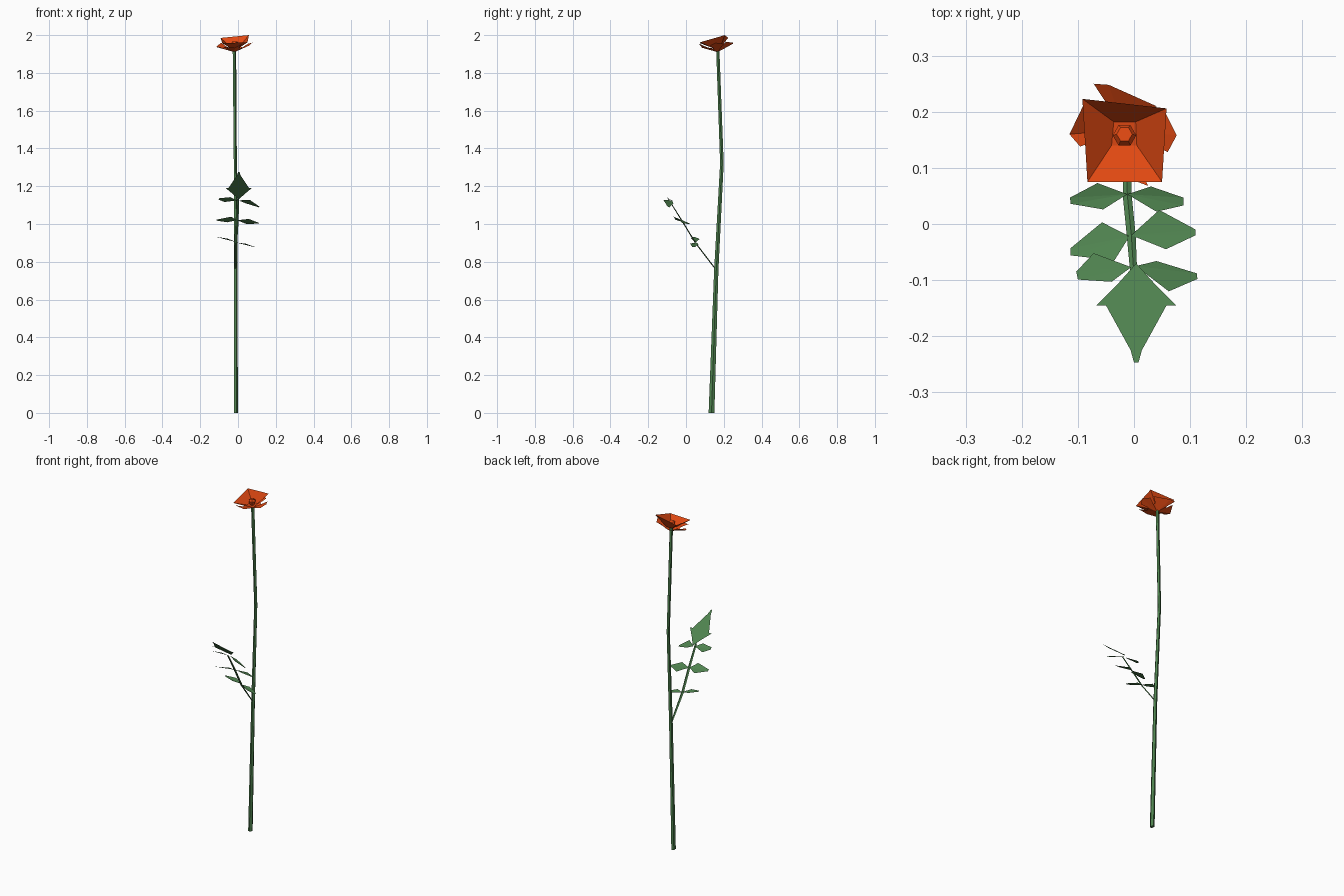
import bpy, math
from mathutils import Vector

if "Cube" in bpy.data.objects:
    bpy.data.objects.remove(bpy.data.objects["Cube"])


def material(name, rgb):
    m = bpy.data.materials.new(name)
    m.diffuse_color = (*rgb, 1)
    m.use_nodes = True
    m.node_tree.nodes["Principled BSDF"].inputs["Base Color"].default_value = m.diffuse_color
    return m


GREEN = material("leaf green", (0.078, 0.225, 0.078))
RED = material("petal orange red", (0.75, 0.066, 0.006))


def build(name, verts, faces, mat):
    me = bpy.data.meshes.new(name)
    me.from_pydata([tuple(v) for v in verts], [], faces)
    me.materials.append(mat)
    ob = bpy.data.objects.new(name, me)
    bpy.context.collection.objects.link(ob)
    return ob


def sheet(name, verts, faces, mat):
    """Open surface whose faces all look upwards."""
    verts = [Vector(v) for v in verts]
    out = []
    for f in faces:
        n = (verts[f[1]] - verts[f[0]]).cross(verts[f[2]] - verts[f[0]])
        out.append(f if n.z >= 0 else f[::-1])
    return build(name, verts, out, mat)


def tube(name, path, sides, mat):
    """Path entries: x, y, z, half width in x, half depth."""
    pts = [Vector(p[:3]) for p in path]
    verts, faces = [], []
    for i, p in enumerate(path):
        t = (pts[min(i + 1, len(pts) - 1)] - pts[max(i - 1, 0)]).normalized()
        u = (Vector((1, 0, 0)) - t * t.x).normalized()
        v = t.cross(u)
        for k in range(sides):
            a = 2 * math.pi * k / sides
            verts.append(pts[i] + u * math.cos(a) * p[3] + v * math.sin(a) * p[4])
    for i in range(len(path) - 1):
        for k in range(sides):
            a, b = i * sides + k, i * sides + (k + 1) % sides
            faces.append((a, b, b + sides, a + sides))
    faces.append(tuple(reversed(range(sides))))
    faces.append(tuple(range(len(verts) - sides, len(verts))))
    return build(name, verts, faces, mat)


# Main stem and the flat leaf stalk
tube("stem", [(-0.012, 0.135, 0, 0.011, 0.016), (-0.012, 0.16, 0.75, 0.01, 0.012),
              (-0.015, 0.19, 1.32, 0.009, 0.01), (-0.02, 0.168, 1.93, 0.01, 0.009)], 5, GREEN)
tube("leaf_stalk", [(-0.013, 0.165, 0.75, 0.005, 0.003), (-0.012, 0.05, 0.9, 0.008, 0.003),
                    (-0.005, -0.02, 1.015, 0.008, 0.003), (0, -0.095, 1.135, 0.006, 0.002)], 4, GREEN)

# Leaflets: name, base height, slope along x, slope along y, outline seen from above
leaflets = [
    ("lower_left", 0.905, -0.25, -0.1,
     [(-0.012, 0.053), (-0.065, 0.073), (-0.114, 0.047), (-0.113, 0.036), (-0.055, 0.026)]),
    ("lower_right", 0.902, -0.25, -0.1,
     [(-0.012, 0.053), (0.03, 0.067), (0.088, 0.047), (0.088, 0.033), (0.04, 0.022)]),
    ("middle_left", 1.02, 0.1, -0.4,
     [(-0.008, -0.022), (-0.057, 0.003), (-0.113, -0.043), (-0.113, -0.056), (-0.035, -0.065)]),
    ("middle_right", 1.02, -0.12, -0.4,
     [(-0.005, -0.02), (0.045, 0.025), (0.11, -0.01), (0.11, -0.02), (0.057, -0.045)]),
    ("upper_left", 1.125, 0, -0.5,
     [(-0.005, -0.077), (-0.072, -0.052), (-0.103, -0.085), (-0.1, -0.099), (-0.04, -0.103)]),
    ("upper_right", 1.125, -0.4, -0.5,
     [(0.003, -0.075), (0.04, -0.066), (0.112, -0.088), (0.113, -0.098), (0.062, -0.12)]),
]
for name, z, sx, sy, outline in leaflets:
    bx, by = outline[0]
    pts = [(x, y, z + sx * (x - bx) + sy * (y - by)) for x, y in outline]
    # slight fold along the midrib
    for i in (1, 4):
        pts[i] = (*pts[i][:2], pts[i][2] + 0.004)
    sheet(name + "_leaflet", pts, [(0, 1, 2), (0, 2, 3), (0, 3, 4)], GREEN)

# Terminal leaf, mirrored about its midrib
MID = 0.004
half = [(0.034, -0.108), (0.071, -0.145), (0.054, -0.145), (0.01, -0.225), (0.004, -0.247)]
flat = [(MID, -0.07)] + [(MID + x, y) for x, y in half] + [(MID - x, y) for x, y in half]
flat.append((MID, -0.225))
pts = [(x, y, 1.13 + 0.82 * (-0.07 - y)) for x, y in flat]
sheet("terminal_leaf", pts, [(0, 1, 3), (1, 2, 3), (0, 3, 4, 11), (0, 6, 8), (6, 7, 8),
                             (0, 8, 9, 11), (4, 5, 10, 9, 11)], GREEN)

# Inner flower cup: square rim tilted to the front over a small base
rim = [(-0.083, 0.075, 1.957), (0.05, 0.075, 1.962), (0.058, 0.206, 2.0), (-0.092, 0.223, 1.985)]
base = [(-0.04, 0.14, 1.932), (0.005, 0.14, 1.932), (0.003, 0.182, 1.935), (-0.036, 0.182, 1.935)]
sheet("inner_petals", rim + base,
      [(i, (i + 1) % 4, 4 + (i + 1) % 4, 4 + i) for i in range(4)] + [(4, 5, 6, 7)], RED)

# Outer petals: fans that start at the stem
base = (-0.018, 0.168, 1.91)
outer = {
    "left": [(-0.09, 0.212, 1.96), (-0.115, 0.16, 1.937), (-0.096, 0.138, 1.935)],
    "back": [(-0.072, 0.25, 1.955), (-0.045, 0.248, 1.96), (0.04, 0.21, 1.965)],
    "right": [(0.055, 0.2, 1.955), (0.076, 0.158, 1.96), (0.06, 0.128, 1.945)],
    "front": [(0.025, 0.068, 1.955), (-0.02, 0.085, 1.933), (-0.08, 0.09, 1.937)],
}
for side, tips in outer.items():
    sheet(side + "_outer_petal", [base] + tips, [(0, 1, 2), (0, 2, 3)], RED)
# gaps between the outer petals are closed by the flower underside
tips = [p for s in ("left", "front", "right", "back") for p in
        (outer[s] if s == "left" else outer[s][::-1])]
ring = [Vector(base).lerp(Vector(p), 0.55) for p in tips]
ring.sort(key=lambda p: math.atan2(p.y - base[1], p.x - base[0]))
n = len(ring)
sheet("flower_base", [base] + ring, [(0, 1 + i, 1 + (i + 1) % n) for i in range(n)], RED)

# Small bud in the cup
tube("bud", [(-0.017, 0.158, 1.932, 0.012, 0.012), (-0.017, 0.158, 1.955, 0.021, 0.021),
             (-0.017, 0.16, 1.965, 0.014, 0.014)], 6, RED)
